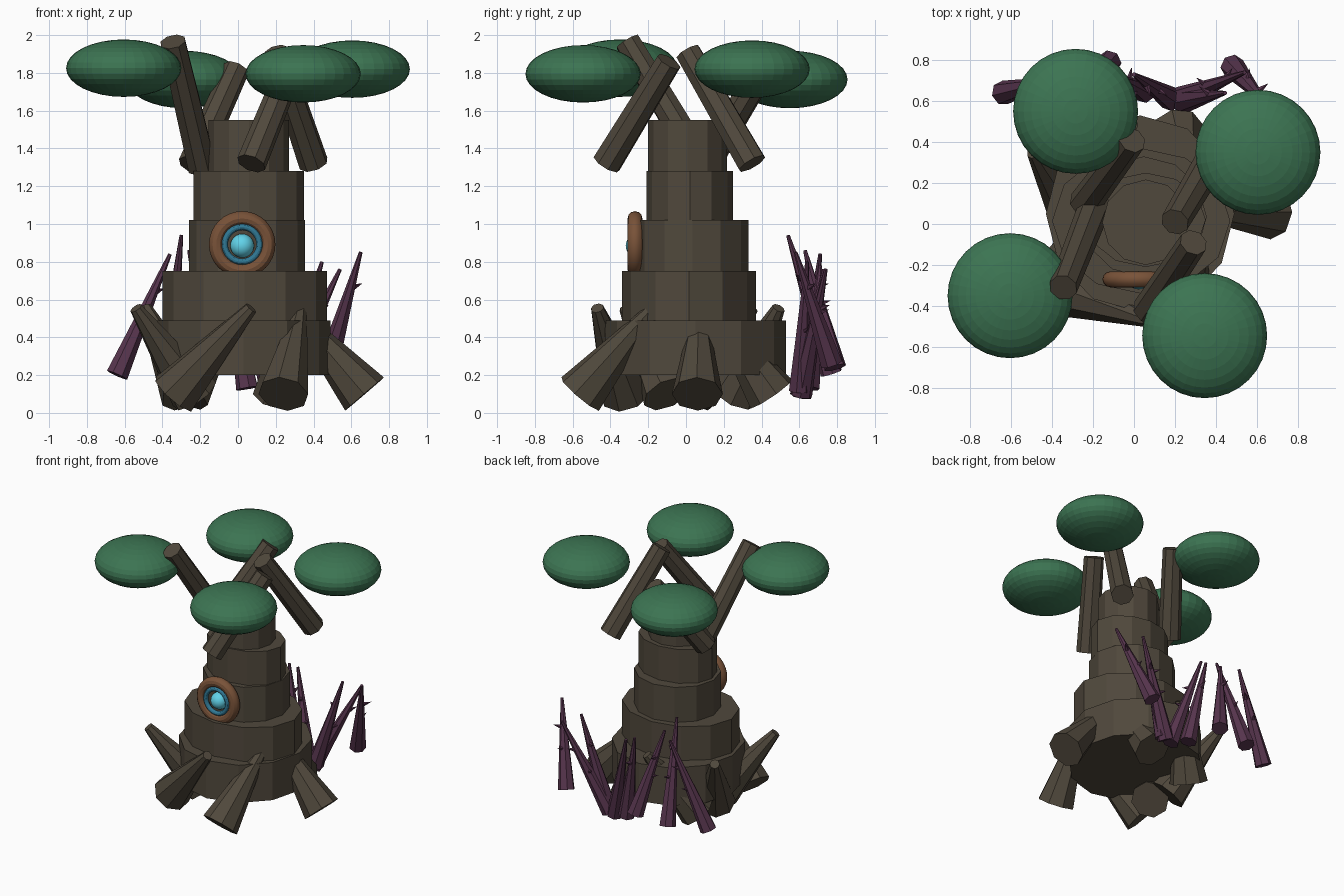
import bpy, math, random
from mathutils import Vector

if "Cube" in bpy.data.objects:
    bpy.data.objects.remove(bpy.data.objects["Cube"])

random.seed(4)

def mat(name, rgb):
    m = bpy.data.materials.new(name)
    m.diffuse_color = (*rgb, 1)
    m.use_nodes = True
    m.node_tree.nodes["Principled BSDF"].inputs["Base Color"].default_value = m.diffuse_color
    return m

BARK = mat("bark", (0.08, 0.065, 0.045))
LEAF = mat("leaf", (0.045, 0.175, 0.085))
THORN = mat("thorn", (0.095, 0.035, 0.075))
WOOD = mat("ring_wood", (0.19, 0.085, 0.04))
BLUE = mat("blue", (0.03, 0.19, 0.3))
CYAN = mat("cyan", (0.12, 0.65, 0.82))

def finish(name, material):
    o = bpy.context.object
    o.name = name
    o.data.materials.append(material)
    return o

def limb(name, a, b, r1, r2, sides, material):
    """Tapered cylinder from point a (radius r1) to point b (radius r2)."""
    a, b = Vector(a), Vector(b)
    d = b - a
    bpy.ops.mesh.primitive_cone_add(vertices=sides, radius1=r1, radius2=r2,
                                    depth=d.length, location=(a + b) / 2)
    o = finish(name, material)
    o.rotation_mode = 'QUATERNION'
    o.rotation_quaternion = d.to_track_quat('Z', 'Y')
    return o

def ellipsoid(name, loc, scale, seg, rings, material):
    bpy.ops.mesh.primitive_uv_sphere_add(segments=seg, ring_count=rings, radius=1, location=loc)
    o = finish(name, material)
    o.scale = scale
    return o

# trunk: stacked drums (x min, x max, y min, y max, z bottom, z top)
for x0, x1, y0, y1, z0, z1 in [
        (-0.43, 0.49, -0.43, 0.53, 0.20, 0.49),
        (-0.40, 0.47, -0.34, 0.37, 0.48, 0.75),
        (-0.26, 0.355, -0.26, 0.33, 0.74, 1.02),
        (-0.235, 0.35, -0.21, 0.25, 1.01, 1.28),
        (-0.155, 0.27, -0.2, 0.217, 1.27, 1.55)]:
    bpy.ops.mesh.primitive_cylinder_add(vertices=12, radius=1, depth=z1 - z0,
        location=((x0 + x1) / 2, (y0 + y1) / 2, (z0 + z1) / 2))
    o = finish("trunk_tier", BARK)
    o.scale = ((x1 - x0) / 2, (y1 - y0) / 2, 1)

# roots: thick end low, thin end high
for thick, tip in [((0.67, 0.06), (0.28, 0.07)), ((0.24, -0.56), (0.33, -0.17)),
                   ((-0.34, -0.32), (0.07, -0.47)), ((-0.23, -0.10), (-0.54, -0.32)),
                   ((-0.28, 0.03), (-0.49, 0.35)), ((-0.28, 0.26), (-0.01, 0.49)),
                   ((0.21, 0.45), (0.28, 0.14))]:
    limb("root", (*thick, 0.10), (*tip, 0.555), 0.135, 0.035, 8, BARK)

# branches
for a, b in [((-0.19, 0.09, 1.30), (-0.345, -0.31, 1.965)),
             ((-0.24, 0.10, 1.31), (-0.01, 0.41, 1.82)),
             ((0.07, -0.42, 1.32), (0.29, -0.09, 1.86)),
             ((0.40, 0.35, 1.32), (0.20, 0.01, 1.91))]:
    limb("branch", a, b, 0.08, 0.07, 8, BARK)

# leaf canopies
for p in [(-0.605, -0.35, 1.825), (-0.285, 0.55, 1.765),
          (0.605, 0.35, 1.82), (0.345, -0.545, 1.795)]:
    ellipsoid("leaf_canopy", p, (0.305, 0.305, 0.152), 32, 16, LEAF)

# round window with glowing core
def ring(name, y, major, minor, material):
    bpy.ops.mesh.primitive_torus_add(major_radius=major, minor_radius=minor,
        major_segments=32, minor_segments=12,
        location=(0.022, y, 0.892), rotation=(math.pi / 2, 0, 0))
    finish(name, material)
    bpy.ops.object.shade_smooth_by_angle()

ring("window_frame", -0.27, 0.137, 0.039, WOOD)
ring("window_inner_ring", -0.29, 0.092, 0.017, BLUE)
ellipsoid("window_core", (0.022, -0.256, 0.885), (0.063, 0.063, 0.063), 24, 12, CYAN)
bpy.ops.object.shade_smooth_by_angle()

# thorny brambles behind the trunk, each with little spurs
for a, b in [((0.48, 0.77, 0.26), (0.65, 0.58, 0.85)),
             ((0.22, 0.61, 0.10), (0.54, 0.74, 0.76)),
             ((0.24, 0.60, 0.12), (0.445, 0.64, 0.80)),
             ((0.18, 0.61, 0.09), (0.00, 0.73, 0.76)),
             ((0.05, 0.65, 0.13), (-0.06, 0.71, 0.78)),
             ((-0.12, 0.79, 0.24), (-0.26, 0.63, 0.86)),
             ((-0.64, 0.64, 0.20), (-0.36, 0.71, 0.84)),
             ((-0.38, 0.77, 0.21), (-0.30, 0.54, 0.94))]:
    limb("bramble", a, b, 0.06, 0.01, 7, THORN)
    a, b = Vector(a), Vector(b)
    for t in (0.45, 0.68):
        p = a.lerp(b, t)
        ang = random.uniform(0, math.tau)
        d = Vector((math.cos(ang), math.sin(ang), 0.3)).normalized()
        limb("bramble_spur", p + d * 0.015, p + d * 0.08, 0.018, 0.0, 5, THORN)
